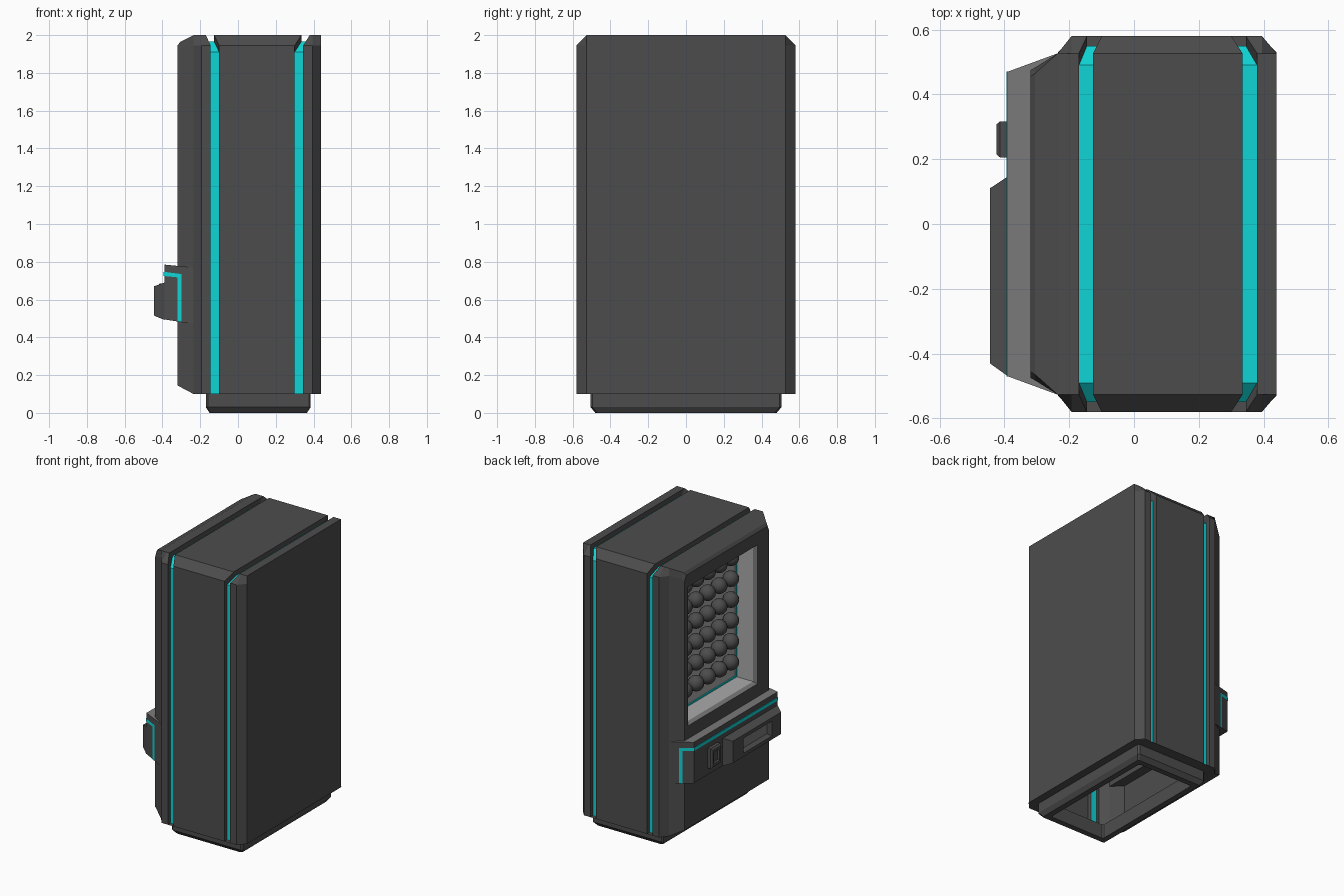
import bpy, bmesh, math

if "Cube" in bpy.data.objects:
    bpy.data.objects.remove(bpy.data.objects["Cube"])


def material(name, rgb):
    m = bpy.data.materials.new(name)
    m.diffuse_color = (*rgb, 1)
    m.use_nodes = True
    m.node_tree.nodes["Principled BSDF"].inputs["Base Color"].default_value = m.diffuse_color
    return m


DARK, CYAN, MID, LIGHT = 0, 1, 2, 3
MATS = [material("dark grey", (0.073, 0.073, 0.073)),
        material("cyan", (0.005, 0.66, 0.67)),
        material("mid grey", (0.20, 0.20, 0.20)),
        material("light grey", (0.40, 0.40, 0.40))]


def finish(bm, name, flip=True):
    """Turn a bmesh into an object carrying the shared colours."""
    if flip:
        bmesh.ops.recalc_face_normals(bm, faces=bm.faces[:])
    me = bpy.data.meshes.new(name)
    bm.to_mesh(me)
    bm.free()
    for m in MATS:
        me.materials.append(m)
    ob = bpy.data.objects.new(name, me)
    bpy.context.collection.objects.link(ob)
    return ob


def loft(name, rings, mats, closed=None, cap0=None, cap1=None):
    """Skin rings of points; one colour per span, caps are colours or None."""
    bm = bmesh.new()
    vs = [[bm.verts.new(p) for p in r] for r in rings]
    n = len(rings[0])
    for k in range(len(rings) - 1):
        count = n if closed is None or closed[k] else n - 1
        for i in range(count):
            j = (i + 1) % n
            f = bm.faces.new((vs[k][i], vs[k][j], vs[k + 1][j], vs[k + 1][i]))
            f.material_index = mats[k]
    for ring, c in ((vs[0], cap0), (vs[-1], cap1)):
        if c is not None:
            bm.faces.new(ring).material_index = c
    return finish(bm, name)


def box(name, x, y, z, mat):
    rings = [[(xx, y[0], z[0]), (xx, y[1], z[0]), (xx, y[1], z[1]), (xx, y[0], z[1])] for xx in x]
    return loft(name, rings, [mat], None, mat, mat)


def arch(xs, xt, y=0.58, z0=0.1, zs=1.945, yc=0.527, zt=2.0, cy=0.0):
    """Six point arch: side points at xs, top points at xt."""
    return [(xs, cy - y, z0), (xs, cy - y, zs), (xt, cy - yc, zt),
            (xt, cy + yc, zt), (xs, cy + y, zs), (xs, cy + y, z0)]


def rect(x, y, z0, z1, cy=0.0):
    return arch(x, x, y, z0, z1 - 0.055, y, z1, cy)


def inner(xs, xt):
    return arch(xs, xt, 0.55, 0.1, 1.91, 0.49, 1.965)


# Cabinet: back panel, groove, middle block, groove, front panel, window recess
WY, WC = 0.39, 0.045
cabinet = [
    (rect(0.44, 0.527, 0.1, 2.0), DARK, False),
    (arch(0.395, 0.395), DARK, False),
    (arch(0.345, 0.38), DARK, False),
    (inner(0.345, 0.38), CYAN, False),
    (inner(0.30, 0.335), DARK, False),
    (arch(0.30, 0.335), DARK, False),
    (arch(-0.10, -0.126), DARK, False),
    (inner(-0.10, -0.126), CYAN, False),
    (inner(-0.145, -0.17), DARK, False),
    (arch(-0.145, -0.17), DARK, False),
    (arch(-0.193, -0.193), DARK, False),
    (rect(-0.235, 0.527, 0.1, 2.0), DARK, True),
    (arch(-0.305, -0.305, 0.483, 0.137, 1.925, 0.465, 1.965), DARK, True),
    (arch(-0.32, -0.32, 0.475, 0.145, 1.905, 0.455, 1.945), DARK, True),
    (rect(-0.32, WY, 0.87, 1.855, WC), MID, True),
    (rect(-0.295, WY - 0.015, 0.885, 1.84, WC), LIGHT, True),
    (rect(-0.16, WY - 0.015, 0.885, 1.84, WC), LIGHT, True),
]
loft("cabinet", [c[0] for c in cabinet], [c[1] for c in cabinet],
     [c[2] for c in cabinet], DARK, LIGHT)

# Cyan light lines around the back of the window
y0, y1 = WC - WY + 0.015, WC + WY - 0.015
for z in (0.885, 1.83):
    box("window_light_line", (-0.168, -0.16), (y0, y1), (z, z + 0.01), CYAN)
for y in (y0, y1 - 0.01):
    box("window_light_line", (-0.168, -0.16), (y, y + 0.01), (0.885, 1.84), CYAN)

# Rows of ball shaped goods
bm = bmesh.new()
for col in range(5):
    for row in range(6):
        s = bmesh.ops.create_uvsphere(bm, u_segments=16, v_segments=10, radius=0.054)
        bmesh.ops.translate(bm, verts=s["verts"],
                            vec=(-0.19 - 0.025, -0.195 + 0.13 * col, 1.053 + 0.148 * row))
for f in bm.faces:
    f.smooth = True
finish(bm, "goods")


# Hollow base with the underside ledge of the cabinet
def oct_ring(x0, x1, y, c, z):
    return [(x0, -y + c, z), (x0 + c, -y, z), (x1 - c, -y, z), (x1, -y + c, z),
            (x1, y - c, z), (x1 - c, y, z), (x0 + c, y, z), (x0, y - c, z)]


loft("base", [oct_ring(-0.235, 0.44, 0.58, 0.05, 0.1),
              oct_ring(-0.17, 0.385, 0.505, 0.01, 0.1),
              oct_ring(-0.17, 0.385, 0.505, 0.01, 0.03),
              oct_ring(-0.15, 0.365, 0.48, 0.01, 0.0),
              oct_ring(-0.11, 0.325, 0.44, 0.01, 0.0),
              oct_ring(-0.11, 0.325, 0.44, 0.01, 0.1)], [DARK] * 5)


# Console with a lighter top
def quad(x, ya, yb, za, zb):
    return [(x, ya, za), (x, yb, za), (x, yb, zb), (x, ya, zb)]


console = loft("console", [quad(-0.235, -0.527, 0.527, 0.47, 0.77),
                           quad(-0.39, -0.47, 0.47, 0.495, 0.785)], [DARK], None, DARK, DARK)
for p in console.data.polygons:
    if p.normal.z > 0.8:
        p.material_index = MID

# Cyan stripe along the console front and down both slanted ends
box("console_front_stripe", (-0.394, -0.388), (-0.47, 0.47), (0.725, 0.747), CYAN)


def end_y(x):
    return 0.473 + 0.057 * (x + 0.39) / 0.155


for side in (-1, 1):
    bm = bmesh.new()
    for xa, xb, zs in ((-0.393, -0.30, (0.725, 0.747, 0.735, 0.715)),
                       (-0.32, -0.30, (0.483, 0.72, 0.72, 0.483))):
        pts = [(xa, zs[0]), (xa, zs[1]), (xb, zs[2]), (xb, zs[3])]
        f = bm.faces.new([bm.verts.new((x, side * end_y(x), z)) for x, z in pts])
        f.material_index = CYAN
        f.normal_update()
        if f.normal.y * side < 0:
            f.normal_flip()
    finish(bm, "console_end_stripe", False)

# Dispensing tray with a recessed pocket
loft("dispensing_tray", [quad(-0.389, -0.47, 0.147, 0.492, 0.69),
                         quad(-0.445, -0.43, 0.11, 0.515, 0.67),
                         quad(-0.445, -0.33, -0.01, 0.54, 0.645),
                         quad(-0.41, -0.32, -0.02, 0.55, 0.635)],
     [DARK, DARK, DARK], None, None, MID)

# Small button block with an inset face
loft("button_block", [quad(-0.389, 0.205, 0.317, 0.545, 0.685),
                      quad(-0.413, 0.205, 0.317, 0.545, 0.685),
                      quad(-0.425, 0.215, 0.307, 0.555, 0.675),
                      quad(-0.425, 0.230, 0.292, 0.575, 0.655),
                      quad(-0.413, 0.235, 0.287, 0.58, 0.65)],
     [DARK] * 4, None, None, DARK)
